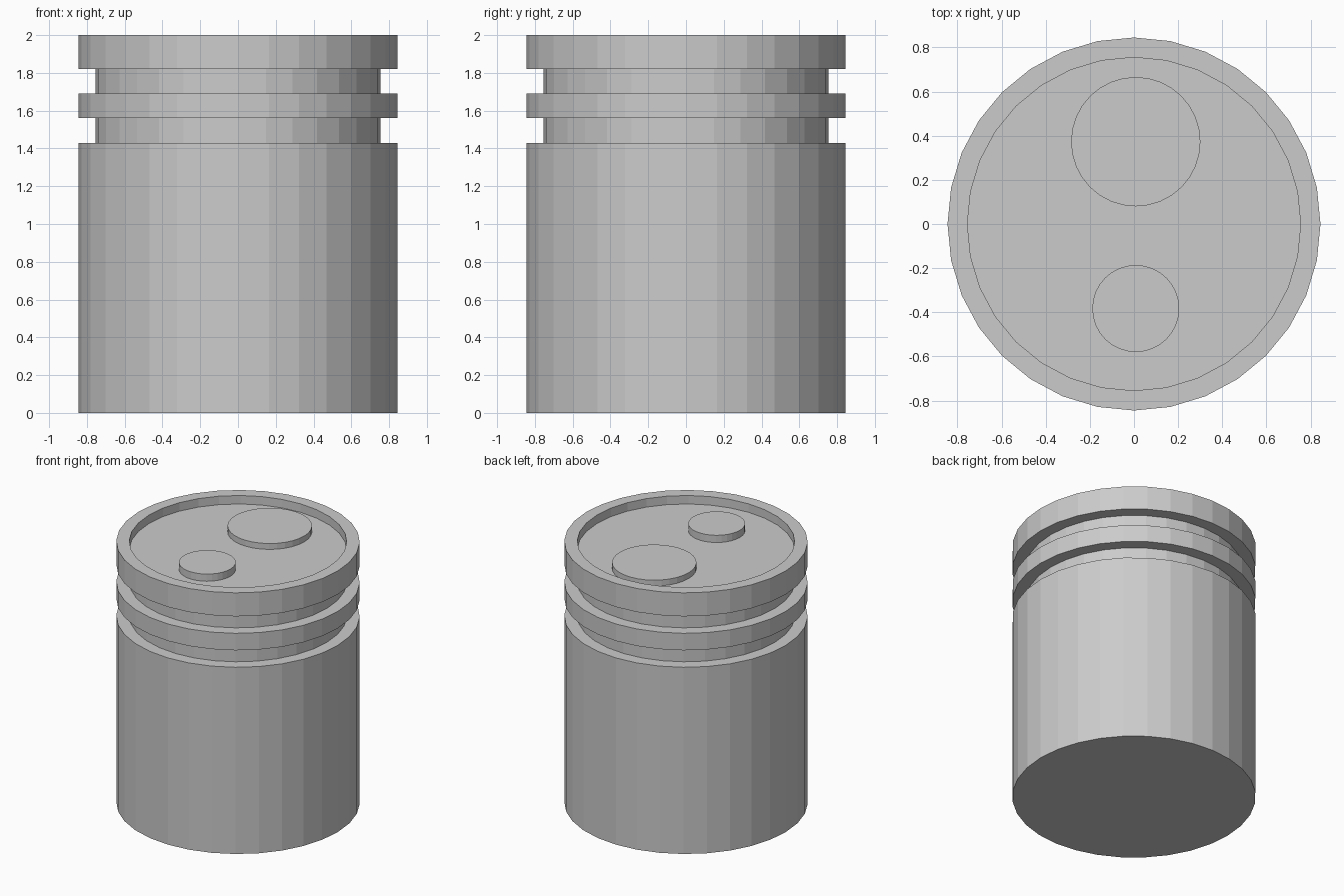
import bpy, bmesh
from math import cos, sin, tau

if "Cube" in bpy.data.objects:
    bpy.data.objects.remove(bpy.data.objects["Cube"])

SIDES = 32
R, R_IN = 0.845, 0.755      # outer wall, groove / recess wall
FLOOR = 1.935               # recessed crown height


def lathe(name, profile, center=(0, 0)):
    """Revolve (radius, z) points into a closed solid with flat caps."""
    bm = bmesh.new()
    rings = [[bm.verts.new((center[0] + r * cos(tau * i / SIDES),
                            center[1] + r * sin(tau * i / SIDES), z))
              for i in range(SIDES)] for r, z in profile]
    for a, b in zip(rings, rings[1:]):
        for i in range(SIDES):
            j = (i + 1) % SIDES
            bm.faces.new((a[i], a[j], b[j], b[i]))
    bm.faces.new(rings[0][::-1])
    bm.faces.new(rings[-1])
    mesh = bpy.data.meshes.new(name)
    bm.to_mesh(mesh)
    bm.free()
    obj = bpy.data.objects.new(name, mesh)
    bpy.context.collection.objects.link(obj)
    return obj


# Drum body: wall with two ring grooves, then the rim and sunken crown
profile = [(R, 0)]
for low, high in ((1.43, 1.56), (1.69, 1.82)):
    profile += [(R, low), (R_IN, low), (R_IN, high), (R, high)]
profile += [(R, 2), (R_IN, 2), (R_IN, FLOOR)]
lathe("piston_body", profile)

# Raised discs on the crown
for name, center, r, top in (("large_disc", (0.008, 0.373), 0.293, 1.98),
                             ("small_disc", (0.008, -0.383), 0.197, 1.99)):
    lathe(name, [(r, FLOOR - 0.005), (r, top)], center)
